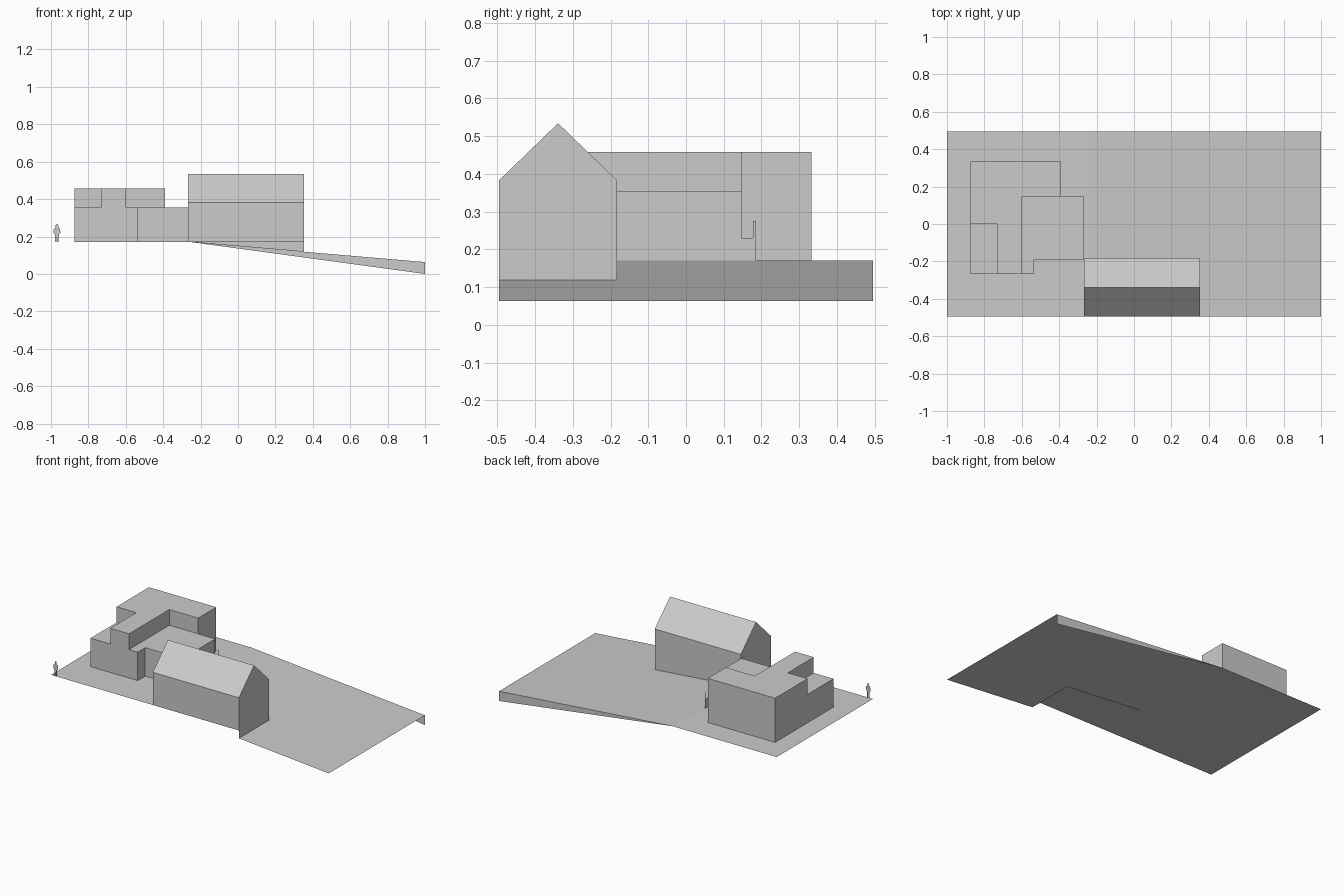
import bpy
import bmesh

cube = bpy.data.objects.get("Cube")
if cube:
    bpy.data.objects.remove(cube, do_unlink=True)

GROUND, LOW_ROOF, HIGH_ROOF = 0.17, 0.355, 0.4575
FRONT, BACK = -0.495, 0.495
KINK, SLOPE_END = -0.25, 0.0635      # where the ground starts to fall, and its lowest height
BARN_LEFT, BARN_RIGHT, BARN_BACK = -0.267, 0.353, -0.183

grey = bpy.data.materials.new("light grey")
grey.use_nodes = True
grey.diffuse_color = (0.6, 0.6, 0.6, 1)
grey.node_tree.nodes["Principled BSDF"].inputs["Base Color"].default_value = (0.6, 0.6, 0.6, 1)


def ground_z(x):
    t = max(0, (x - KINK) / (1 - KINK))
    return GROUND + t * (SLOPE_END - GROUND)


def make(name, faces):
    """Object from a list of polygons, with shared corners merged."""
    bm = bmesh.new()
    for face in faces:
        bm.faces.new([bm.verts.new(p) for p in face])
    bmesh.ops.remove_doubles(bm, verts=bm.verts, dist=0.0001)
    mesh = bpy.data.meshes.new(name)
    bm.to_mesh(mesh)
    bm.free()
    mesh.materials.append(grey)
    obj = bpy.data.objects.new(name, mesh)
    bpy.context.collection.objects.link(obj)
    return obj


def block(name, outline, z0, z1):
    """Flat-roofed volume from a counter-clockwise plan, open underneath."""
    faces = [[(x, y, z1) for x, y in outline]]
    for (ax, ay), (bx, by) in zip(outline, outline[1:] + outline[:1]):
        faces.append([(ax, ay, z0), (bx, by, z0), (bx, by, z1), (ax, ay, z1)])
    return make(name, faces)


# Ground sheet: flat, then sloping, with a level patch under the gabled building
def patch(x0, x1, y0, y1, height=ground_z):
    return [(x0, y0, height(x0)), (x1, y0, height(x1)), (x1, y1, height(x1)), (x0, y1, height(x0))]


make("ground", [
    patch(-1, KINK, FRONT, BARN_BACK),
    patch(-1, KINK, BARN_BACK, BACK),
    patch(KINK, BARN_RIGHT, BARN_BACK, BACK),
    patch(BARN_RIGHT, 1, FRONT, BARN_BACK),
    patch(BARN_RIGHT, 1, BARN_BACK, BACK),
    patch(KINK, BARN_RIGHT, FRONT, BARN_BACK, lambda x: GROUND),
])

# Triangular skirt hanging from the back edge of the slope
make("ground_skirt", [[(KINK, BACK, GROUND), (1, BACK, SLOPE_END), (1, BACK, 0)]])

# Gabled building: end profile drawn along x
ridge_y = (FRONT + BARN_BACK) / 2
gable = [(FRONT, GROUND), (BARN_BACK, GROUND), (BARN_BACK, 0.383), (ridge_y, 0.534), (FRONT, 0.383)]
walls = [[(BARN_RIGHT, y, z) for y, z in gable], [(BARN_LEFT, y, z) for y, z in reversed(gable)]]
for (ay, az), (by, bz) in zip(gable[1:], gable[2:] + gable[:1]):
    walls.append([(BARN_RIGHT, ay, az), (BARN_LEFT, ay, az), (BARN_LEFT, by, bz), (BARN_RIGHT, by, bz)])
make("gabled_building", walls)

# Retaining walls between the level floor and the slope
foot = ground_z(BARN_RIGHT)
make("gabled_building_plinth", [
    [(BARN_RIGHT, FRONT, foot), (BARN_RIGHT, BARN_BACK, foot),
     (BARN_RIGHT, BARN_BACK, GROUND), (BARN_RIGHT, FRONT, GROUND)],
    [(BARN_RIGHT, BARN_BACK, foot), (KINK, BARN_BACK, GROUND), (BARN_RIGHT, BARN_BACK, GROUND)],
])

# Flat-roofed building: lower storey and the stepped upper storey
block("lower_storey", [
    (-0.875, -0.267), (-0.535, -0.267), (-0.535, -0.19), (-0.267, -0.19),
    (-0.267, 0.147), (-0.39, 0.147), (-0.39, 0.333), (-0.875, 0.333)], GROUND, LOW_ROOF)
block("upper_storey", [
    (-0.733, -0.267), (-0.598, -0.267), (-0.598, 0.147), (-0.39, 0.147),
    (-0.39, 0.333), (-0.875, 0.333), (-0.875, 0), (-0.733, 0)], LOW_ROOF, HIGH_ROOF)

# Low stepped garden wall with an end post, a thin sheet against the building
profile = [(BARN_BACK, GROUND), (0.185, GROUND), (0.185, 0.275), (0.178, 0.275),
           (0.178, 0.23), (-0.02, 0.23), (-0.02, 0.26), (BARN_BACK, 0.26)]
make("garden_wall", [[(BARN_LEFT + 0.002, y, z) for y, z in profile]])

# Flat standing figure at the front corner: half outline mirrored
half = [(0.003, 0), (0.009, 0), (0.01, 0.04), (0.018, 0.05), (0.017, 0.07),
        (0.007, 0.078), (0.007, 0.09), (0.003, 0.096)]
outline = half + [(-x, z) for x, z in reversed(half)] + [(0, 0.035)]
make("standing_figure", [[(-0.968 + x, FRONT + 0.003, GROUND + z) for x, z in outline]])
